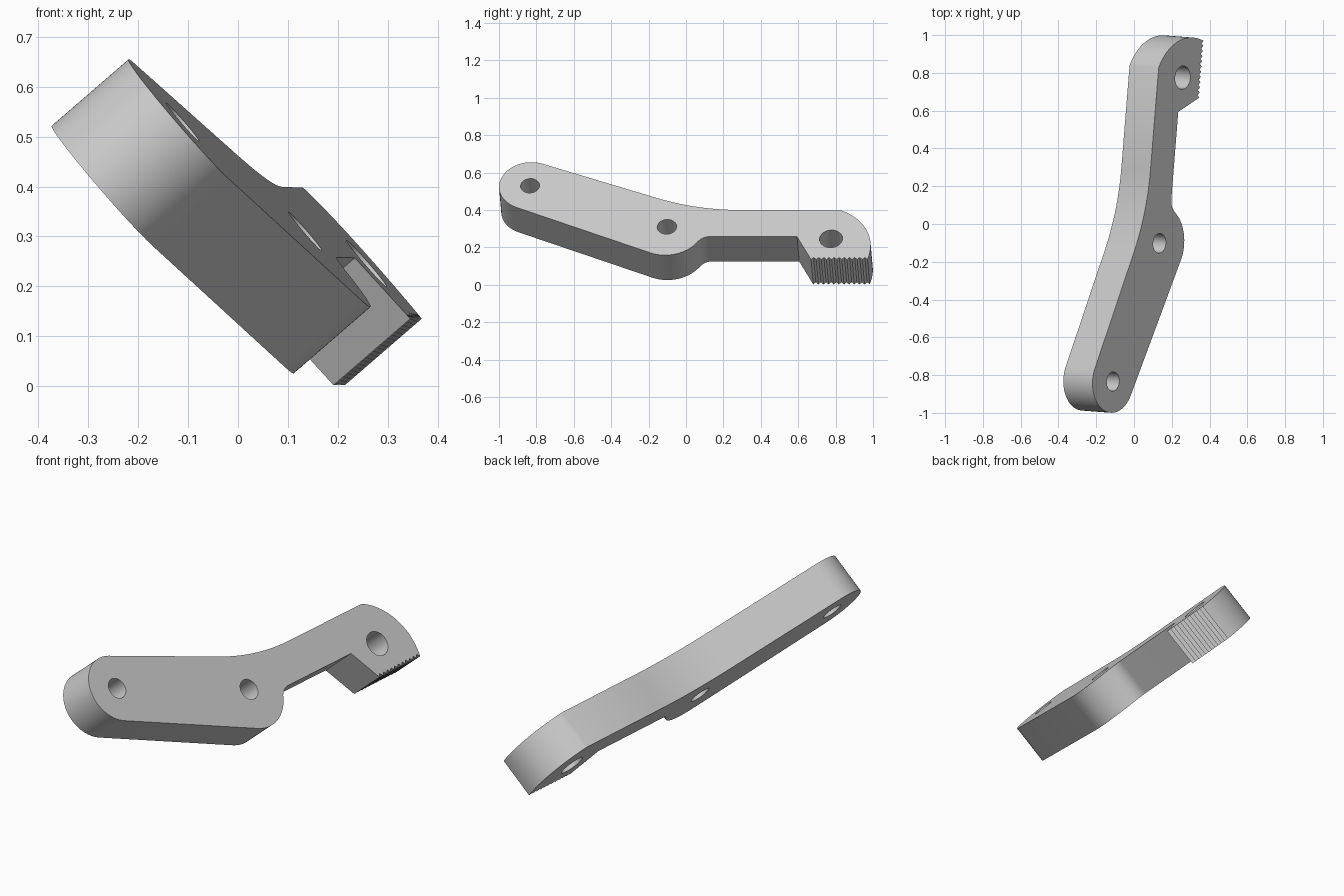
import bpy, bmesh
from math import cos, sin, radians
from mathutils import Vector, Matrix

if "Cube" in bpy.data.objects:
    bpy.data.objects.remove(bpy.data.objects["Cube"])

THICKNESS = 0.204
PIVOT_END, PIVOT_MID, PIVOT_JAW = (-0.733, 0.327), (0, 0), (0.879, -0.129)


def arc(centre, radius, start, end, steps=20):
    """Points on an arc, angles in degrees."""
    angles = [radians(start + (end - start) * i / steps) for i in range(steps + 1)]
    return [(centre[0] + radius * cos(a), centre[1] + radius * sin(a)) for a in angles]


def bend(a, b, c, steps=14):
    """Smooth bend from a to c around the corner b."""
    a, b, c = Vector(a), Vector(b), Vector(c)
    ts = [i / steps for i in range(steps + 1)]
    return [tuple(a * (1 - t) ** 2 + b * 2 * t * (1 - t) + c * t * t) for t in ts]


def teeth(a, b, count, depth):
    """Saw teeth from a to b, with the grooves cut upwards."""
    a, b = Vector(a), Vector(b)
    pts = [a]
    for i in range(count):
        pts.append(a.lerp(b, (i + 0.5) / count) + Vector((0, depth)))
        pts.append(a.lerp(b, (i + 1) / count))
    return [tuple(p) for p in pts]


# Outline: rounded end, middle boss, fillet, arm, toothed jaw, rounded nose, upper bend
outline = arc(PIVOT_END, 0.166, 66, 243.5, 32)
outline += arc(PIVOT_MID, 0.2, 243.5, 325, 18)
outline += arc((0.23, -0.16), 0.08, 145, 87, 10)[1:]
outline += [(0.697, -0.105)]
outline += teeth((0.772, -0.270), (1.074, -0.285), 11, 0.015)
outline += arc((0.807, -0.186), 0.284, -20, 64, 24)[1:]
outline += bend((0.39, 0.099), (0.157, 0.112), (-0.06, 0.209))

holes = [arc(c, r, 0, 345, 23) for c, r in
         ((PIVOT_END, 0.051), (PIVOT_MID, 0.052), (PIVOT_JAW, 0.062))]

# Extrude the filled profile
curve = bpy.data.curves.new("lever_profile", "CURVE")
curve.dimensions = "2D"
curve.fill_mode = "BOTH"
curve.extrude = THICKNESS / 2
for loop in [outline] + holes:
    spline = curve.splines.new("POLY")
    spline.points.add(len(loop) - 1)
    for point, (u, v) in zip(spline.points, loop):
        point.co = (u, v, 0, 1)
    spline.use_cyclic_u = True
profile = bpy.data.objects.new("lever_profile", curve)
bpy.context.collection.objects.link(profile)
bpy.context.view_layer.update()
mesh = bpy.data.meshes.new_from_object(profile.evaluated_get(bpy.context.evaluated_depsgraph_get()))
bpy.data.objects.remove(profile)

# Weld the caps to the walls
bm = bmesh.new()
bm.from_mesh(mesh)
bmesh.ops.remove_doubles(bm, verts=bm.verts, dist=0.0002)
bmesh.ops.recalc_face_normals(bm, faces=bm.faces)
bm.to_mesh(mesh)
bm.free()

# Tilt the lever into its leaning pose
normal = Vector((0.755, -0.058, 0.653)).normalized()
along = (Vector((0, 1, 0)) - normal * normal.y).normalized()
up = normal.cross(along)
pose = Matrix((along, up, normal)).transposed().to_4x4()
pose.translation = Vector((0.135, -0.102, 0.31)) - normal * THICKNESS / 2
mesh.transform(pose)

# Plain grey finish
grey = bpy.data.materials.new("plain_grey")
grey.use_nodes = True
colour = (0.6, 0.6, 0.6, 1)
grey.diffuse_color = colour
grey.node_tree.nodes["Principled BSDF"].inputs["Base Color"].default_value = colour
mesh.materials.clear()
mesh.materials.append(grey)

lever = bpy.data.objects.new("toothed_lever", mesh)
bpy.context.collection.objects.link(lever)
bpy.ops.object.select_all(action="DESELECT")
lever.select_set(True)
bpy.context.view_layer.objects.active = lever
bpy.ops.object.shade_smooth_by_angle(angle=radians(25))
